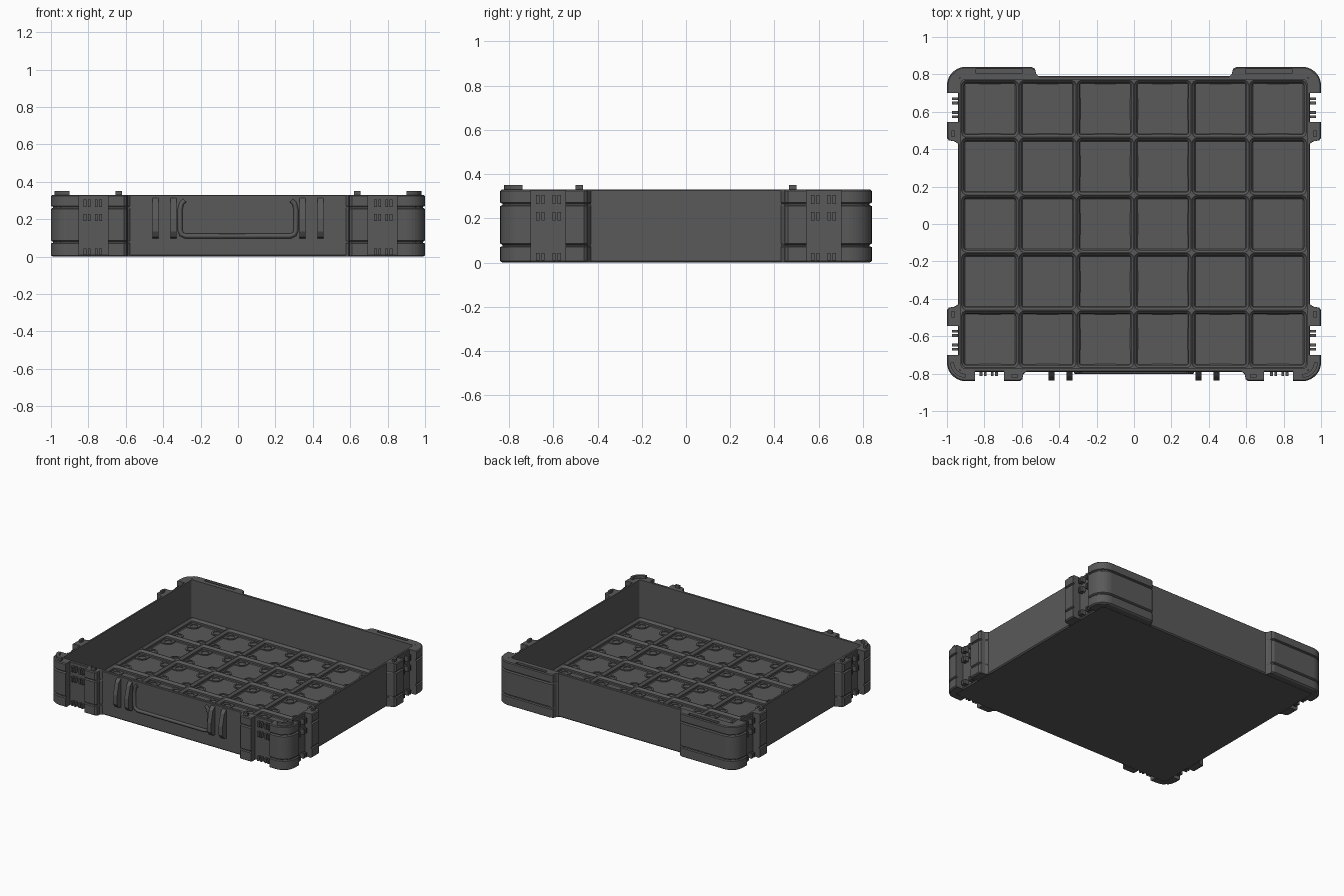
import bpy, bmesh, math
from mathutils import Vector

if "Cube" in bpy.data.objects:
    bpy.data.objects.remove(bpy.data.objects["Cube"])

mat = bpy.data.materials.new("dark grey plastic")
mat.use_nodes = True
grey = (0.1, 0.1, 0.1, 1)
mat.diffuse_color = grey
mat.node_tree.nodes["Principled BSDF"].inputs["Base Color"].default_value = grey

TOP = 0.33           # rim height
BX, BY = 0.94, 0.79  # outer wall half sizes
PITCH = 0.308        # floor cell size


def finish(name, bm, mirror=False):
    bmesh.ops.remove_doubles(bm, verts=bm.verts, dist=0.0002)
    bmesh.ops.recalc_face_normals(bm, faces=bm.faces)
    me = bpy.data.meshes.new(name)
    bm.to_mesh(me)
    bm.free()
    me.materials.append(mat)
    ob = bpy.data.objects.new(name, me)
    bpy.context.collection.objects.link(ob)
    if mirror:
        ob.modifiers.new("Mirror", 'MIRROR').use_mirror_merge = False
    return ob


def loft(bm, rings, cap_start=True, cap_end=True):
    """Skin a list of equal-length point rings."""
    vs = [[bm.verts.new(p) for p in ring] for ring in rings]
    n = len(vs[0])
    for a, b in zip(vs, vs[1:]):
        for i in range(n):
            j = (i + 1) % n
            bm.faces.new((a[i], a[j], b[j], b[i]))
    if cap_start:
        bm.faces.new(vs[0][::-1])
    if cap_end:
        bm.faces.new(vs[-1])


def box(bm, x, y, z):
    pts = [(x[0], y[0]), (x[1], y[0]), (x[1], y[1]), (x[0], y[1])]
    loft(bm, [[(px, py, h) for px, py in pts] for h in z])


def arc(cx, cy, r, a0, a1, n=10):
    return [(cx + r * math.cos(math.radians(a0 + (a1 - a0) * i / n)),
             cy + r * math.sin(math.radians(a0 + (a1 - a0) * i / n))) for i in range(n + 1)]


def rounded(hx, hy, r, z, cx=0, cy=0):
    pts = []
    for k, (sx, sy) in enumerate([(1, 1), (-1, 1), (-1, -1), (1, -1)]):
        pts += arc(cx + sx * (hx - r), cy + sy * (hy - r), r, 90 * k, 90 * k + 90, 5)
    return [(x, y, z) for x, y in pts]


# Outer tub: bottom, outer wall, rim and inner wall
IX, IY = 3 * PITCH, 2.5 * PITCH
bm = bmesh.new()
loft(bm, [rounded(BX - 0.008, BY - 0.008, 0.02, 0),
          rounded(BX, BY, 0.025, 0.008),
          rounded(BX, BY, 0.025, TOP - 0.004),
          rounded(BX - 0.004, BY - 0.004, 0.02, TOP),
          rounded(IX, IY, 0.015, TOP),
          rounded(IX, IY, 0.015, 0.006)])
finish("tub", bm)

# Floor grid: funnel-shaped cells that meet in ridges
bm = bmesh.new()
h = PITCH / 2
centres = [((i - 2.5) * PITCH, (j - 2) * PITCH) for i in range(6) for j in range(5)]
for cx, cy in centres:
    loft(bm, [rounded(h, h, 0.0001, 0.046, cx, cy),
              rounded(h - 0.002, h - 0.002, 0.028, 0.046, cx, cy),
              rounded(h - 0.016, h - 0.016, 0.014, 0.031, cx, cy),
              rounded(h - 0.016, h - 0.016, 0.014, 0.018, cx, cy),
              rounded(h - 0.021, h - 0.021, 0.009, 0.012, cx, cy)], cap_start=False)
finish("floor_grid", bm)

# Magnet seats in the cell corners, each a pad with a round pocket
bm = bmesh.new()
for cx, cy in centres:
    for sx in (-1, 1):
        for sy in (-1, 1):
            px, py = cx + sx * 0.096, cy + sy * 0.096
            outer, inner = [], []
            for k in range(24):
                c, s = math.cos(k * math.pi / 12), math.sin(k * math.pi / 12)
                # round toward the cell centre, square toward the cell corner
                out = c * sx > -0.01 or s * sy > -0.01
                f = 0.038 / max(abs(c), abs(s)) if out else 0.038
                outer.append((px + f * c, py + f * s))
                inner.append((px + 0.026 * c, py + 0.026 * s))
            loft(bm, [[(*p, 0.011) for p in outer], [(*p, 0.018) for p in outer],
                      [(*p, 0.018) for p in inner], [(*p, 0.0125) for p in inner]], cap_start=False)
finish("magnet_seats", bm)

# Corner guards and latch blocks, with two grooves running round them
LEVELS = [(0, 1), (0.007, 0), (0.07, 0), (0.074, 1), (0.08, 1), (0.086, 0),
          (0.255, 0), (0.261, 1), (0.267, 1), (0.271, 0), (TOP - 0.006, 0), (TOP, 0.6)]


def guard(name, pts):
    def inset(p, t):
        x, y = p
        if abs(x) > BX + 0.01 and abs(x) > abs(y) * 0.5:
            x *= 1 - 0.01 * t
        if abs(y) > BY + 0.01:
            y *= 1 - 0.012 * t
        return x, y
    bm = bmesh.new()
    loft(bm, [[(*inset(p, t), z) for p in pts] for z, t in LEVELS])
    return finish(name, bm, True)


WX, WY = BX - 0.006, BY - 0.006
guard("front_corner_guard", [(0.85, -WY), (0.85, -0.84)] + arc(0.9, -0.74, 0.1, -90, 0)
      + [(1, -0.7), (WX, -0.7), (WX, -WY)])
back = guard("back_corner_guard", [(WX, WY), (WX, 0.7), (1, 0.7)] + arc(0.9, 0.74, 0.1, 0, 90)
             + [(0.55, 0.84), (0.53, 0.83), (0.522, 0.8), (0.505, WY)])
guard("front_latch_block", [(0.695, -WY), (0.695, -0.84), (0.61, -0.84), (0.597, -0.83),
                            (0.592, -0.805), (0.57, -WY)])
for s in (-1, 1):
    guard("side_latch_block", [(WX, s * 0.545), (1, s * 0.545), (1, s * 0.46), (0.99, s * 0.447),
                               (0.96, s * 0.442), (WX, s * 0.425)])

# Stacking slot cut into each back corner guard
bm = bmesh.new()
box(bm, (0.595, 0.845), (0.804, 0.828), (TOP - 0.02, TOP + 0.02))
cutter = finish("slot_cutter", bm)
cutter.hide_render = True
cutter.hide_set(True)
cut = back.modifiers.new("Slot", 'BOOLEAN')
cut.object = cutter
cut.solver = 'EXACT'
back.modifiers.move(1, 0)

# Stacking pegs on the rim: curved ones at the front corners, small blocks on the latches
bm = bmesh.new()
peg = arc(0.9, -0.74, 0.082, -90, 0) + arc(0.9, -0.74, 0.062, 0, -90)
loft(bm, [[(*p, z) for p in peg] for z in (TOP - 0.01, TOP + 0.02)])
box(bm, (0.62, 0.655), (-0.82, -0.804), (TOP - 0.01, TOP + 0.02))
for s in (-1, 1):
    box(bm, (0.96, 0.977), sorted((s * 0.465, s * 0.5)), (TOP - 0.01, TOP + 0.02))
finish("stacking_pegs", bm, True)

# Hinge lugs in the gaps between the guards and the latch blocks
bm = bmesh.new()
for z in ((0.01, 0.043), (0.19, 0.228), (0.265, 0.305)):
    for k in (0.735, 0.758, 0.795, 0.818):
        box(bm, (k - 0.007, k + 0.007), (-0.812, -WY), z)
    for k in (0.573, 0.596, 0.647, 0.67):
        for s in (-1, 1):
            box(bm, (WX, 0.972), sorted((s * k - 0.007, s * k + 0.007)), z)
finish("hinge_lugs", bm, True)

# Tapered ribs beside the handle
bm = bmesh.new()
side = [(-WY, 0.095), (-0.82, 0.105), (-0.838, 0.135), (-0.838, 0.2), (-0.815, 0.29), (-WY, 0.32)]
for x in (0.345, 0.44):
    loft(bm, [[(x + d, y, z) for y, z in side] for d in (-0.016, 0.016)])
finish("front_ribs", bm, True)

# U-shaped handle on the front face
cu = bpy.data.curves.new("front_handle", 'CURVE')
cu.dimensions = '3D'
cu.bevel_depth = 0.013
cu.bevel_resolution = 2
cu.use_fill_caps = True
half = [(0.285, 0.3), (0.302, 0.285), (0.31, 0.25), (0.31, 0.14), (0.302, 0.12), (0.28, 0.11)]
path = half + [(-x, z) for x, z in half[::-1]]
sp = cu.splines.new('POLY')
sp.points.add(len(path) - 1)
for p, (x, z) in zip(sp.points, path):
    p.co = (x, -BY, z, 1)
cu.materials.append(mat)
bpy.context.collection.objects.link(bpy.data.objects.new("front_handle", cu))
